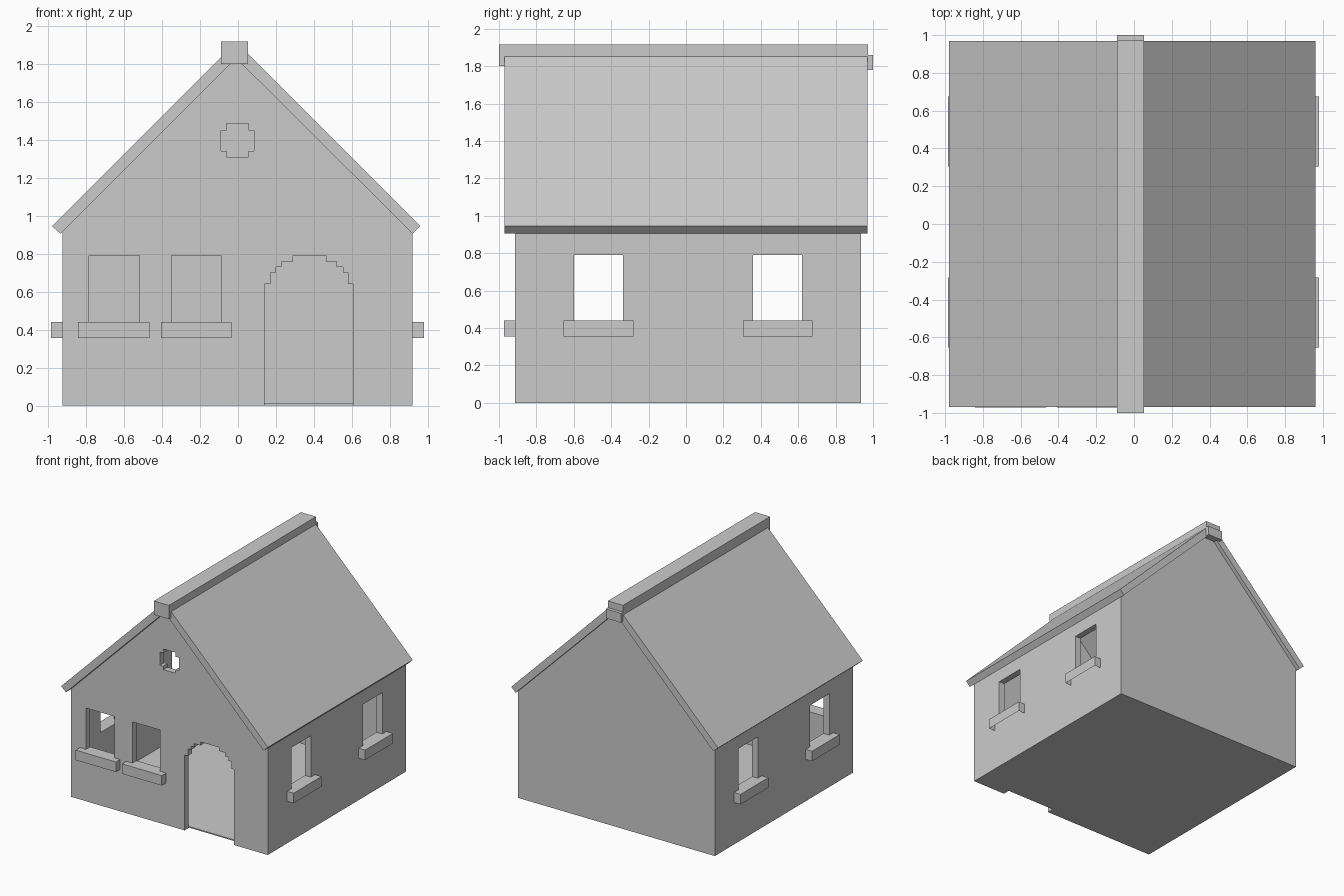
import bpy, bmesh

if "Cube" in bpy.data.objects:
    bpy.data.objects.remove(bpy.data.objects["Cube"])


def prism(name, profile, y0, y1):
    """Extrude an (x, z) profile along y."""
    bm = bmesh.new()
    face = bm.faces.new([bm.verts.new((x, y0, z)) for x, z in profile])
    ext = bmesh.ops.extrude_face_region(bm, geom=[face])
    verts = [v for v in ext["geom"] if isinstance(v, bmesh.types.BMVert)]
    bmesh.ops.translate(bm, vec=(0, y1 - y0, 0), verts=verts)
    bmesh.ops.recalc_face_normals(bm, faces=bm.faces)
    mesh = bpy.data.meshes.new(name)
    bm.to_mesh(mesh)
    bm.free()
    obj = bpy.data.objects.new(name, mesh)
    bpy.context.collection.objects.link(obj)
    return obj


def box(name, x, y, z):
    return prism(name, [(x[0], z[0]), (x[1], z[0]), (x[1], z[1]), (x[0], z[1])], *y)


def sill(name, x, y, z=(0.355, 0.44)):
    """Window sill, open underneath."""
    obj = box(name, x, y, z)
    bm = bmesh.new()
    bm.from_mesh(obj.data)
    bottom = [f for f in bm.faces if f.normal.z < -0.9]
    bmesh.ops.delete(bm, geom=bottom, context="FACES")
    bm.to_mesh(obj.data)
    bm.free()


def cut(target, cutter):
    mod = target.modifiers.new("cut", "BOOLEAN")
    mod.operation = "DIFFERENCE"
    mod.solver = "EXACT"
    mod.object = cutter
    bpy.context.view_layer.objects.active = target
    bpy.ops.object.modifier_apply(modifier=mod.name)
    bpy.data.objects.remove(cutter)


# Hollow house body with gables, open up to the roof
walls = prism("house_walls", [(-0.925, 0), (0.92, 0), (0.92, 0.905),
                              (-0.01, 1.83), (-0.925, 0.915)], -0.915, 0.935)
cut(walls, box("room_cutter", (-0.87, 0.865), (-0.86, 0.88), (0.01, 2.0)))

# Stepped arched doorway
door = [(0.14, -0.1), (0.14, 0.64), (0.17, 0.64), (0.17, 0.70), (0.20, 0.70),
        (0.20, 0.73), (0.23, 0.73), (0.23, 0.76), (0.29, 0.76), (0.29, 0.79),
        (0.463, 0.79), (0.463, 0.76), (0.52, 0.76), (0.52, 0.73), (0.553, 0.73),
        (0.553, 0.70), (0.58, 0.70), (0.58, 0.64), (0.605, 0.64), (0.605, -0.1)]
cut(walls, prism("door_cutter", door, -1.1, -0.855))

# Small round gable window with notched corners
x0, x1, x2, x3 = -0.09, -0.06, 0.055, 0.085
z0, z1, z2, z3 = 1.31, 1.34, 1.45, 1.485
notched = [(x1, z0), (x2, z0), (x2, z1), (x3, z1), (x3, z2), (x2, z2),
           (x2, z3), (x1, z3), (x1, z2), (x0, z2), (x0, z1), (x1, z1)]
cut(walls, prism("gable_window_cutter", notched, -1.1, -0.8))

# Front windows and sills
for i, (a, b) in enumerate([(-0.785, -0.52), (-0.35, -0.09)]):
    cut(walls, box("window_cutter", (a, b), (-1.1, -0.8), (0.44, 0.79)))
    sill(f"front_sill_{i + 1}", (a - 0.057, b + 0.055), (-0.972, -0.915))

# Side windows and sills, on both long walls
for i, (a, b) in enumerate([(-0.60, -0.338), (0.358, 0.62)]):
    for side, outer, wall in (("left", -0.985, -0.925), ("right", 0.98, 0.92)):
        s = 1 if wall > 0 else -1
        cut(walls, box("window_cutter", sorted((s * 0.8, s * 1.1)), (a, b), (0.44, 0.79)))
        sill(f"{side}_sill_{i + 1}", sorted((outer, wall)), (a - 0.054, b + 0.056))

# Pitched roof
prism("roof", [(-0.98, 0.945), (-0.065, 1.86), (0.045, 1.86), (0.96, 0.945),
               (0.92, 0.905), (-0.01, 1.83), (-0.935, 0.905)], -0.97, 0.97)

# Ridge beam and its lower end block at the back
box("ridge_beam", (-0.09, 0.052), (-1.0, 0.972), (1.80, 1.917))
box("ridge_end_block", (-0.09, 0.052), (0.94, 1.0), (1.78, 1.86))
